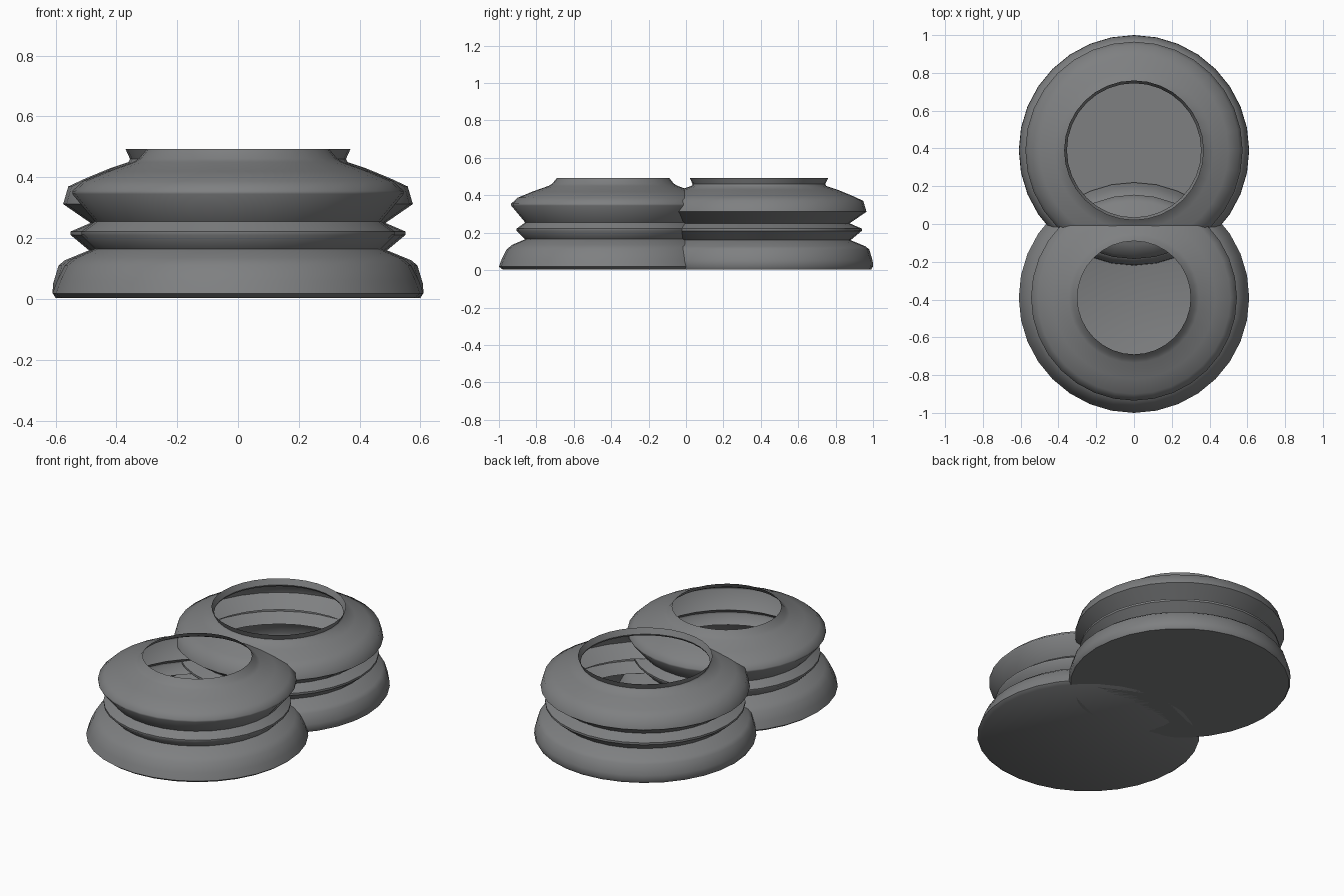
import bpy, bmesh, math

if "Cube" in bpy.data.objects:
    bpy.data.objects.remove(bpy.data.objects["Cube"])

SIDES = 32

grey = bpy.data.materials.new("mid_grey")
grey.diffuse_color = (0.21, 0.215, 0.22, 1)
grey.use_nodes = True
grey.node_tree.nodes["Principled BSDF"].inputs["Base Color"].default_value = grey.diffuse_color


def lathe(name, profile, y):
    """Open thin shell turned around z, closed by a floor at the bottom."""
    bm = bmesh.new()
    rings = []
    for r, z in profile:
        rings.append([bm.verts.new((r * math.cos(2 * math.pi * i / SIDES),
                                    r * math.sin(2 * math.pi * i / SIDES), z))
                      for i in range(SIDES)])
    for a, b in zip(rings, rings[1:]):
        for i in range(SIDES):
            j = (i + 1) % SIDES
            bm.faces.new((a[i], a[j], b[j], b[i]))
    bm.faces.new(list(reversed(rings[0])))
    mesh = bpy.data.meshes.new(name)
    bm.to_mesh(mesh)
    bm.free()
    mesh.materials.append(grey)
    ob = bpy.data.objects.new(name, mesh)
    ob.location.y = y
    bpy.context.collection.objects.link(ob)
    bpy.ops.object.select_all(action='DESELECT')
    ob.select_set(True)
    bpy.context.view_layer.objects.active = ob
    bpy.ops.object.shade_smooth_by_angle(angle=math.radians(50))
    return ob


# Front pot: flared foot, narrow waist ridge, shoulder sloping in to the mouth
lathe("front_ribbed_pot", [
    (0.59, 0.003), (0.61, 0.018), (0.595, 0.06), (0.57, 0.11), (0.54, 0.135),
    (0.47, 0.165), (0.515, 0.21), (0.515, 0.222), (0.47, 0.255),
    (0.545, 0.345), (0.545, 0.355), (0.51, 0.387), (0.43, 0.42),
    (0.345, 0.45), (0.325, 0.462), (0.30, 0.493)], -0.39)

# Back pot: rounder bulges and a short flared lip
lathe("back_ribbed_pot", [
    (0.60, 0.003), (0.61, 0.02), (0.608, 0.05), (0.59, 0.11), (0.57, 0.127),
    (0.49, 0.16), (0.55, 0.21), (0.55, 0.222), (0.485, 0.25),
    (0.575, 0.312), (0.558, 0.37), (0.50, 0.397), (0.42, 0.43),
    (0.36, 0.45), (0.355, 0.46), (0.37, 0.493)], 0.39)
